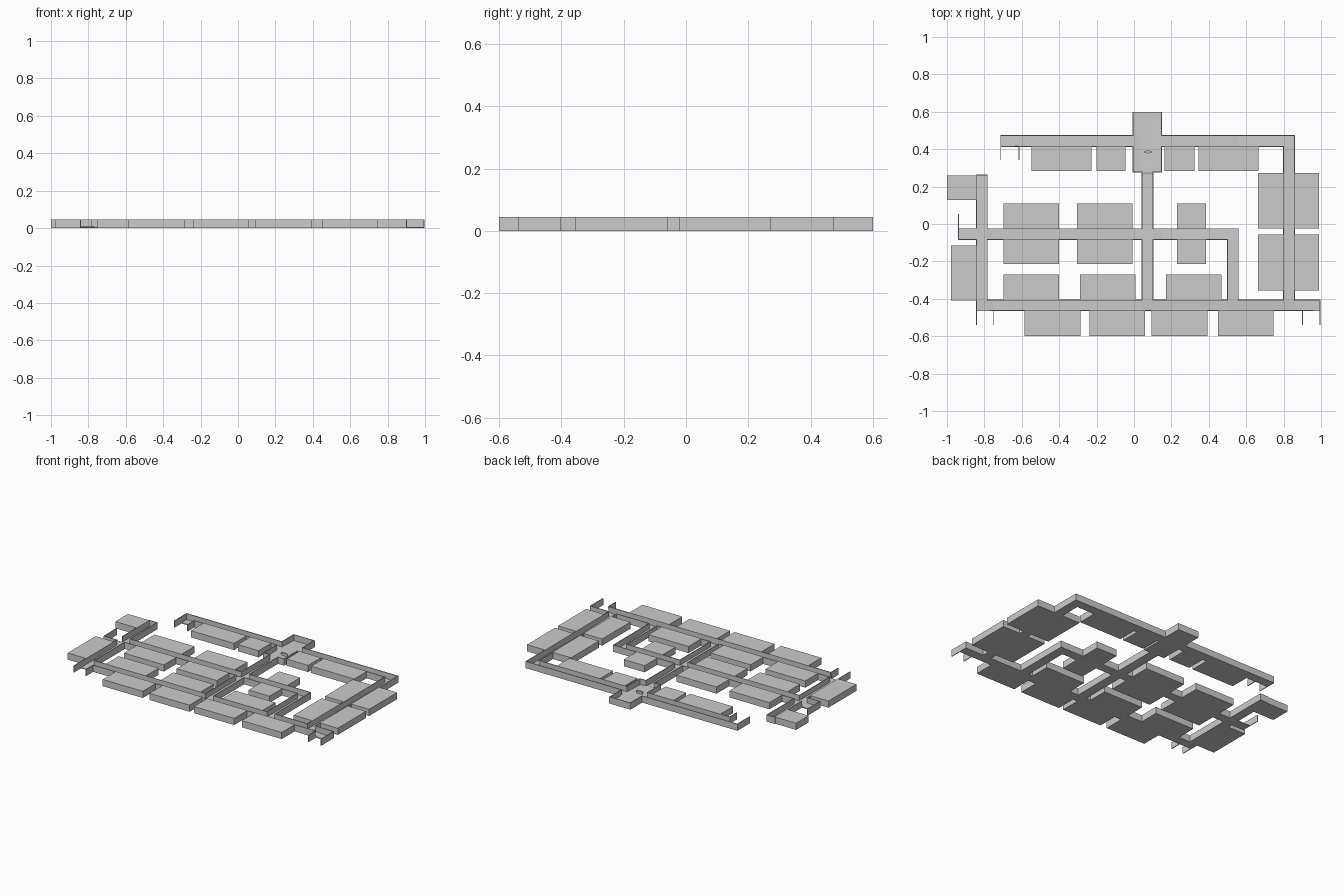
import bpy, bmesh
from math import pi

if "Cube" in bpy.data.objects:
    bpy.data.objects.remove(bpy.data.objects["Cube"])

H, T = 0.045, 0.005   # wall height, wall thickness


def add_object(name, bm):
    me = bpy.data.meshes.new(name)
    bm.to_mesh(me)
    bm.free()
    ob = bpy.data.objects.new(name, me)
    bpy.context.collection.objects.link(ob)
    return ob


def box(name, x0, x1, y0, y1, z0=0.0, z1=H):
    bm = bmesh.new()
    bmesh.ops.create_cube(bm, size=1)
    for v in bm.verts:
        v.co = (x0 if v.co.x < 0 else x1, y0 if v.co.y < 0 else y1, z0 if v.co.z < 0 else z1)
    return add_object(name, bm)


# corridor footprints: x0, x1, y0, y1
corridors = [
    (-0.715, 0.86, 0.413, 0.475),     # back
    (-0.007, 0.15, 0.275, 0.60),      # lobby
    (0.04, 0.105, -0.403, 0.275),     # centre
    (-0.94, 0.56, -0.085, -0.023),    # middle
    (0.497, 0.56, -0.403, -0.023),    # middle right leg
    (-0.845, -0.782, -0.465, 0.265),  # left
    (0.797, 0.86, -0.403, 0.475),     # right
    (-0.845, 0.997, -0.465, -0.403),  # front
]
# doorways without a wall: x0, x1, y
openings = [(-0.715, -0.618, 0.413), (-0.845, -0.75, -0.465),
            (0.90, 0.997, -0.465), (-0.94, -0.845, -0.023)]

# corridor floor as the union of the footprints on a shared grid
xs = sorted({v for r in corridors for v in r[:2]} | {v for o in openings for v in o[:2]})
ys = sorted({v for r in corridors for v in r[2:]})
bm = bmesh.new()
grid = {}


def vert(x, y):
    if (x, y) not in grid:
        grid[x, y] = bm.verts.new((x, y, 0))
    return grid[x, y]


for xa, xb in zip(xs, xs[1:]):
    for ya, yb in zip(ys, ys[1:]):
        cx, cy = (xa + xb) / 2, (ya + yb) / 2
        if any(a < cx < b and c < cy < d for a, b, c, d in corridors):
            bm.faces.new([vert(xa, ya), vert(xa, yb), vert(xb, yb), vert(xb, ya)])


def is_open(e):
    m = (e.verts[0].co + e.verts[1].co) / 2
    flat = abs(e.verts[0].co.y - e.verts[1].co.y) < 1e-5
    return flat and any(a < m.x < b and abs(m.y - y) < 1e-4 for a, b, y in openings)


# walls raised from the footprint outline
rim = [e for e in bm.edges if e.is_boundary and not is_open(e)]
new = bmesh.ops.extrude_edge_only(bm, edges=rim)["geom"]
for v in new:
    if isinstance(v, bmesh.types.BMVert):
        v.co.z = H
bmesh.ops.recalc_face_normals(bm, faces=bm.faces[:])
floor = next(f for f in bm.faces if abs(f.normal.z) > 0.9)
if floor.normal.z > 0:
    bmesh.ops.reverse_faces(bm, faces=bm.faces[:])
ob = add_object("corridors", bm)
mod = ob.modifiers.new("wall_thickness", 'SOLIDIFY')
mod.thickness, mod.offset, mod.use_even_offset = T, -1, True

# short wall stubs flanking the doorways: x0, y0, y1
for i, (x, y0, y1) in enumerate([(-0.715, 0.343, 0.413), (-0.618, 0.343, 0.413),
                                 (-0.94, -0.023, 0.053),
                                 (-0.845, -0.54, -0.465), (-0.755, -0.54, -0.465),
                                 (0.898, -0.54, -0.465), (0.992, -0.54, -0.465)]):
    box(f"doorway_wall_{i + 1}", x, x + T, y0, y1)

# rows of rooms: (y0, y1), list of x ranges
rows = [
    ((0.283, 0.413), [(-0.547, -0.228), (-0.20, -0.045), (0.163, 0.323), (0.345, 0.665)]),
    ((-0.023, 0.11), [(-0.697, -0.40), (-0.305, -0.007), (0.23, 0.385)]),
    ((-0.215, -0.085), [(-0.697, -0.40), (-0.305, -0.007), (0.23, 0.385)]),
    ((-0.403, -0.27), [(-0.697, -0.40), (-0.29, 0.007), (0.17, 0.467)]),
    ((-0.60, -0.465), [(-0.585, -0.287), (-0.237, 0.06), (0.093, 0.392), (0.448, 0.745)]),
    ((-0.023, 0.273), [(0.662, 0.797), (0.86, 0.99)]),
    ((-0.355, -0.057), [(0.662, 0.797), (0.86, 0.99)]),
    ((0.127, 0.26), [(-1.0, -0.845)]),
    ((-0.41, -0.115), [(-0.978, -0.845)]),
]
for r, ((y0, y1), spans) in enumerate(rows):
    for c, (x0, x1) in enumerate(spans):
        box(f"room_{r + 1}_{c + 1}", x0, x1, y0, y1)

# oval reception desk in the lobby
bpy.ops.mesh.primitive_cylinder_add(vertices=24, radius=1, depth=1, location=(0.075, 0.385, 0.0125))
desk = bpy.context.object
desk.name = "reception_desk"
desk.scale = (0.023, 0.007, 0.02)
